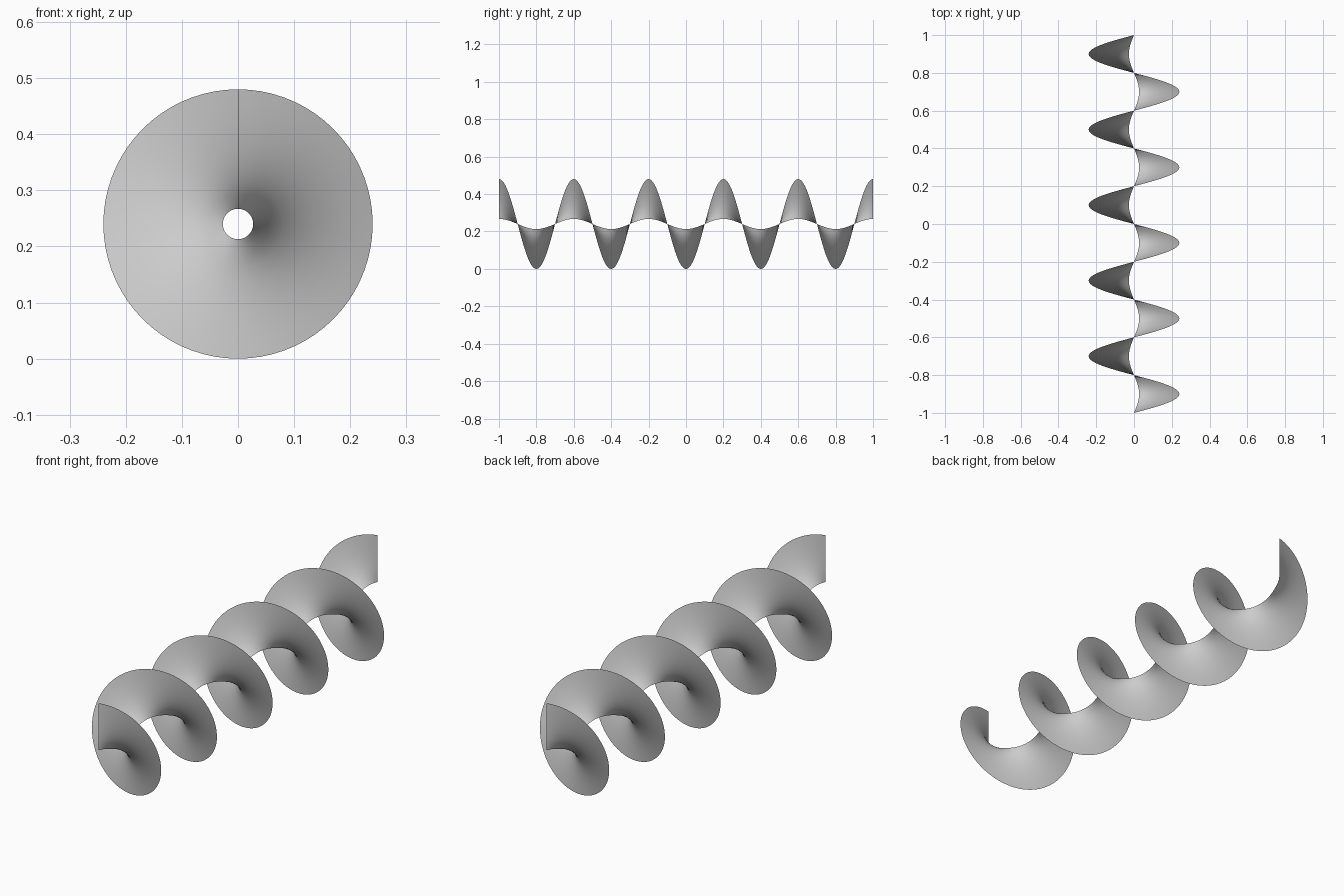
import bpy
import bmesh
import math

old = bpy.data.objects.get("Cube")
if old:
    bpy.data.objects.remove(old, do_unlink=True)

TURNS = 5
STEPS_PER_TURN = 72
LENGTH = 2.0
INNER, OUTER = 0.027, 0.24

# Plain grey material
grey = bpy.data.materials.new("plain_grey")
grey.use_nodes = True
colour = (0.6, 0.6, 0.6, 1)
grey.diffuse_color = colour
grey.node_tree.nodes["Principled BSDF"].inputs["Base Color"].default_value = colour

# Flat strip: one direction runs across the blade, the other along the axis
bm = bmesh.new()
bmesh.ops.create_grid(bm, x_segments=8, y_segments=TURNS * STEPS_PER_TURN, size=1)

# Twist the strip into an open helical blade around the y axis
for v in bm.verts:
    across, along = (v.co.x + 1) / 2, (v.co.y + 1) / 2
    radius = INNER + (OUTER - INNER) * across
    angle = math.tau * TURNS * along
    v.co = (radius * math.sin(angle),
            LENGTH * (along - 0.5),
            OUTER + radius * math.cos(angle))
for f in bm.faces:
    f.smooth = True
bm.normal_update()

mesh = bpy.data.meshes.new("screw_blade")
bm.to_mesh(mesh)
bm.free()
mesh.materials.append(grey)
blade = bpy.data.objects.new("screw_blade", mesh)
bpy.context.collection.objects.link(blade)
